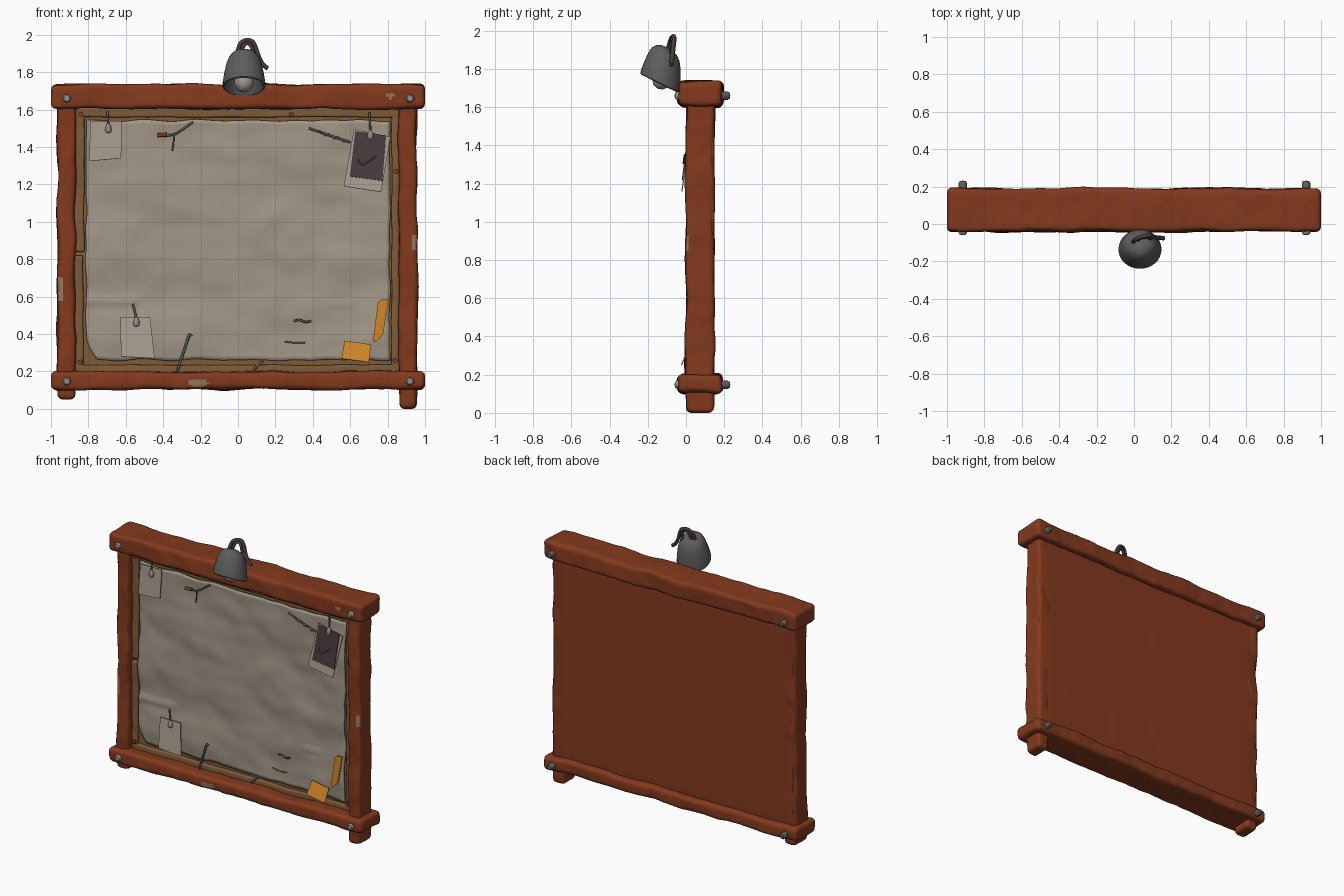
import bpy, bmesh, math
from mathutils import Vector, Matrix, noise

cube = bpy.data.objects.get("Cube")
if cube:
    bpy.data.objects.remove(cube, do_unlink=True)


def material(name, r, g, b):
    m = bpy.data.materials.new(name)
    m.use_nodes = True
    m.diffuse_color = (r, g, b, 1)
    bsdf = next(n for n in m.node_tree.nodes if n.type == "BSDF_PRINCIPLED")
    bsdf.inputs["Base Color"].default_value = (r, g, b, 1)
    bsdf.inputs["Roughness"].default_value = 0.8
    return m


WOOD = material("red brown wood", .23, .042, .013)
CHIP = material("bare tan wood", .32, .19, .115)
CORK = material("tan board", .215, .105, .04)
PAPER = material("grey beige paper", .36, .305, .24)
TAG = material("pale tag paper", .385, .33, .265)
STEEL = material("dark steel", .108, .11, .108)
BOLT = material("worn bolt metal", .28, .27, .25)
PHOTO = material("dark photo", .065, .042, .046)
ORANGE = material("orange", .62, .23, .02)
BULB = material("bulb glass", .36, .30, .25)


def finish(name, bm, *mats, angle=40):
    """Turn a bmesh into a smooth shaded object with sharp edges kept."""
    mesh = bpy.data.meshes.new(name)
    bm.to_mesh(mesh)
    bm.free()
    for m in mats:
        mesh.materials.append(m)
    mesh.shade_smooth()
    mesh.set_sharp_from_angle(angle=math.radians(angle))
    obj = bpy.data.objects.new(name, mesh)
    bpy.context.scene.collection.objects.link(obj)
    return obj


def timber(name, low, high, mat=WOOD, bevel=.028, wobble=.012, chips=(), step=.016):
    """Rounded, uneven beam between two corners; chips are (x, z, half width, half height)."""
    low, high = Vector(low), Vector(high)
    size, mid = high - low, (low + high) / 2
    bm = bmesh.new()
    bmesh.ops.create_cube(bm, size=1, matrix=Matrix.Translation(mid) @ Matrix.Diagonal((*size, 1)))
    bmesh.ops.bevel(bm, geom=bm.edges[:], offset=bevel, segments=3, profile=.5, affect="EDGES")
    long_axis = max(range(3), key=lambda i: size[i])
    for axis in range(3):
        normal = Vector([float(i == axis) for i in range(3)])
        count = max(2, int(size[axis] / step))
        for k in range(1, count):
            bmesh.ops.bisect_plane(bm, geom=bm.verts[:] + bm.edges[:] + bm.faces[:], dist=1e-4,
                                   plane_co=low + normal * size[axis] * k / count, plane_no=normal)
    for v in bm.verts:
        shift = noise.noise_vector(v.co * 5) * wobble + noise.noise_vector(v.co * 14) * wobble * .3
        shift[long_axis] = 0
        v.co += shift
    bm.normal_update()
    for f in bm.faces:
        c = f.calc_center_median()
        if f.normal.y < -.3 and any(((c.x - x) / w) ** 2 + ((c.z - z) / h) ** 2 < 1 for x, z, w, h in chips):
            f.material_index = 1
    return finish(name, bm, mat, CHIP)


def plate(name, points, mat, y_top, y_bottom, thick=.006):
    """Flat sheet from (x, z) corners, leaning between two depths."""
    zs = [p[1] for p in points]
    span = max(zs) - min(zs)
    bm = bmesh.new()
    verts = [bm.verts.new((x, y_bottom + (y_top - y_bottom) * (z - min(zs)) / span, z)) for x, z in points]
    face = bm.faces.new(verts)
    face.normal_update()
    if face.normal.y > 0:
        face.normal_flip()
    obj = finish(name, bm, mat)
    obj.data.shade_flat()
    obj.modifiers.new("thickness", "SOLIDIFY").thickness = thick
    return obj


def tube(name, points, radius, mat):
    """Bent round wire through control points."""
    curve = bpy.data.curves.new(name, "CURVE")
    curve.dimensions = "3D"
    curve.bevel_depth = radius
    curve.bevel_resolution = 2
    curve.use_fill_caps = True
    spline = curve.splines.new("NURBS")
    spline.points.add(len(points) - 1)
    for p, co in zip(spline.points, points):
        p.co = (*co, 1)
    spline.order_u = min(3, len(points))
    spline.use_endpoint_u = True
    spline.resolution_u = 6
    curve.materials.append(mat)
    obj = bpy.data.objects.new(name, curve)
    bpy.context.scene.collection.objects.link(obj)
    return obj


def lathe(name, profile, mat, steps=32):
    """Spin (radius, height) points around the local z axis."""
    bm = bmesh.new()
    verts = [bm.verts.new((r, 0, z)) for r, z in profile]
    edges = [bm.edges.new(pair) for pair in zip(verts, verts[1:])]
    bmesh.ops.spin(bm, geom=verts + edges, cent=(0, 0, 0), axis=(0, 0, 1), angle=math.tau, steps=steps)
    bmesh.ops.remove_doubles(bm, verts=bm.verts[:], dist=1e-4)
    bmesh.ops.recalc_face_normals(bm, faces=bm.faces[:])
    return finish(name, bm, mat)


# Frame and backing
timber("top_rail", (-1, -.04, 1.605), (1, .19, 1.735), chips=[(.815, 1.676, .03, .016)])
timber("bottom_rail", (-1, -.04, .105), (1, .19, .2), chips=[(-.21, .14, .055, .022)])
timber("right_post", (-.967, 0, .05), (-.87, .148, 1.65), chips=[(-.95, .64, .02, .07)])
timber("left_post", (.86, 0, 0), (.957, .148, 1.65), chips=[(.945, .89, .02, .045)])
timber("back_panel", (-.945, .09, .15), (.945, .148, 1.65), bevel=.01, wobble=.002, step=.1)

# Board with its narrow border, recessed in the frame
timber("board", (-.9, .068, .17), (.9, .1, 1.63), CORK, .004, .003, step=.08)
for part, x0, x1, z0, z1 in (("left_lower", -.872, -.828, .2, .82), ("left_upper", -.872, -.822, .84, 1.6),
                             ("right", .822, .862, .2, 1.6), ("top", -.86, .85, 1.56, 1.61),
                             ("bottom", -.86, .85, .19, .235)):
    timber("border_" + part, (x0, .045, z0), (x1, .085, z1), CORK, .008, .006)

# Large crumpled sheet
bm = bmesh.new()
bmesh.ops.create_grid(bm, x_segments=72, y_segments=60, size=1)
for v in bm.verts:
    u, w = v.co.x, v.co.y
    x, z = u * .812, .902 + w * .64
    x += .06 * max(0, (.4 - z) / .14) ** 2 * max(0, -u) ** 3
    edge = max(abs(u), abs(w)) ** 8
    spot = Vector((x * 3, 0, z * 4))
    y = .043 + .018 * noise.noise(spot) + .006 * noise.noise(spot * 2.4)
    fold = math.exp(-((z - .575) / .015) ** 2) if x < -.54 else 0
    crease = math.exp(-((z - .56) / .012) ** 2) if .48 < x < .62 else 0
    y -= .014 * fold + .008 * crease
    x += edge * .012 * noise.noise(Vector((1, 0, z * 7)))
    z += edge * .012 * noise.noise(Vector((x * 7, 3, 0)))
    v.co = (x, y, z)
sheet = finish("paper_sheet", bm, PAPER, angle=60)
sheet.modifiers.new("thickness", "SOLIDIFY").thickness = .012

# Pinned tags, photo, note and pencil
plate("upper_tag", [(-.79, 1.54), (-.62, 1.54), (-.625, 1.34), (-.795, 1.325)], TAG, .026, .012)
plate("lower_tag", [(-.63, .49), (-.47, .49), (-.445, .27), (-.625, .28)], TAG, .022, -.006)
plate("photo_card", [(.62, 1.495), (.815, 1.455), (.765, 1.16), (.565, 1.19)], TAG, .02, -.024)
plate("photo_image", [(.627, 1.485), (.792, 1.462), (.772, 1.22), (.598, 1.243)], PHOTO, .012, -.022)
plate("orange_note", [(.57, .365), (.71, .345), (.70, .25), (.553, .27)], ORANGE, .018, -.026)
plate("pencil", [(.748, .57), (.765, .587), (.805, .588), (.776, .40), (.737, .358), (.722, .368)],
      ORANGE, .022, .014, .009)
tube("photo_mark", [(.644, -.01, 1.337), (.65, -.014, 1.30), (.69, -.013, 1.315), (.74, -.007, 1.353)], .004, STEEL)


def hanger(name, x, z, dx, dz):
    """Wire ending in a small rounded clip."""
    tube(name + "_wire", [(x, .016, z), (x + dx * .4, .02, z + dz * .6), (x + dx, .03, z + dz)], .006, STEEL)
    clip = lathe(name + "_clip", [(0, -.026), (.013, -.022), (.018, -.008), (.014, .01), (.007, .024), (0, .028)],
                 BOLT, 12)
    clip.location = (x, .014, z - .01)


hanger("upper_tag_hook", -.693, 1.51, -.005, .08)
hanger("lower_tag_hook", -.543, .475, -.02, .085)
hanger("photo_hook", .708, 1.475, -.005, .11)

# Twigs, stray wires and pins
tube("twig", [(-.42, .025, 1.46), (-.35, .021, 1.46), (-.3, .023, 1.49), (-.24, .025, 1.535)], .006, STEEL)
tube("twig_tip", [(-.43, .023, 1.463), (-.38, .021, 1.466)], .011, WOOD)
tube("twig_branch", [(-.345, .027, 1.46), (-.342, .025, 1.42), (-.352, .027, 1.38)], .004, STEEL)
tube("thorn_wire", [(.38, .029, 1.50), (.48, .021, 1.465), (.6, .025, 1.425)], .006, STEEL)
for i in range(3):
    x, z = .45 + i * .05, 1.478 - i * .017
    tube(f"thorn_{i}", [(x - .02, .021, z + .012), (x + .02, .021, z - .018)], .004, STEEL)
tube("long_pin", [(-.258, .02, .40), (-.29, .024, .31), (-.325, .03, .20)], .007, STEEL)
tube("long_pin_eye", [(-.272, .02, .37), (-.26, .015, .41), (-.248, .02, .39)], .006, STEEL)
tube("short_pin", [(.135, .028, .26), (.11, .025, .24), (.085, .032, .21)], .007, STEEL)
tube("stitch", [(.30, .029, .47), (.33, .021, .48), (.36, .021, .46), (.39, .029, .47)], .006, STEEL)
tube("lower_stitch", [(.25, .033, .36), (.31, .025, .35), (.36, .033, .355)], .004, PAPER)
for i, (x, z) in enumerate([(-.84, 1.575), (.285, 1.575), (.845, 1.27), (-.845, .25), (.84, .26)]):
    tube(f"tack_{i}", [(x, .06, z), (x, .03, z)], .014, WOOD)

# Corner bolts passing through the rails
for side, x in (("right", -.915), ("left", .92)):
    for level, z in (("top", 1.66), ("bottom", .147)):
        for end, y, direction, mat in (("front", -.03, 1, BOLT), ("back", .18, -1, STEEL)):
            depth = .03 if end == "front" else .052
            bolt = lathe(f"{side}_{level}_{end}_bolt",
                         [(.022, -.02), (.023, depth - .014), (.016, depth - .003), (0, depth)], mat, 10)
            bolt.location = (x, y, z)
            bolt.rotation_euler.x = direction * math.pi / 2

# Lamp: the shade leans forward and its dome is bent back over the rim
shade = lathe("lamp_shade", [(.1, .006), (.107, 0), (.115, .004), (.114, .024), (.106, .07), (.094, .12),
                             (.08, .153), (.06, .174), (.03, .186), (0, .188), (0, .172), (.05, .16), (.08, .11),
                             (.1, .006)], STEEL)
for v in shade.data.vertices:
    v.co.y -= .27 * v.co.z
bulb = lathe("lamp_bulb", [(0, -.028), (.028, -.02), (.048, .006), (.052, .03), (.04, .06), (.024, .09),
                           (.024, .13)], BULB, 20)
for part in (shade, bulb):
    part.location = (.032, -.137, 1.722)
    part.rotation_euler.x = -.46
tube("lamp_bracket", [(.03, -.1, 1.73), (.03, -.07, 1.715), (.03, -.01, 1.705)], .02, CORK)
tube("lamp_cable", [(-.005, -.1, 1.88), (.0, -.085, 1.945), (.04, -.068, 1.975), (.085, -.06, 1.965),
                    (.11, -.07, 1.88), (.135, -.075, 1.835), (.16, -.075, 1.82)], .012, PHOTO)
tube("lamp_handle", [(.015, -.09, 1.88), (.02, -.08, 1.93), (.05, -.07, 1.965), (.08, -.07, 1.93),
                     (.09, -.08, 1.87)], .01, PHOTO)
